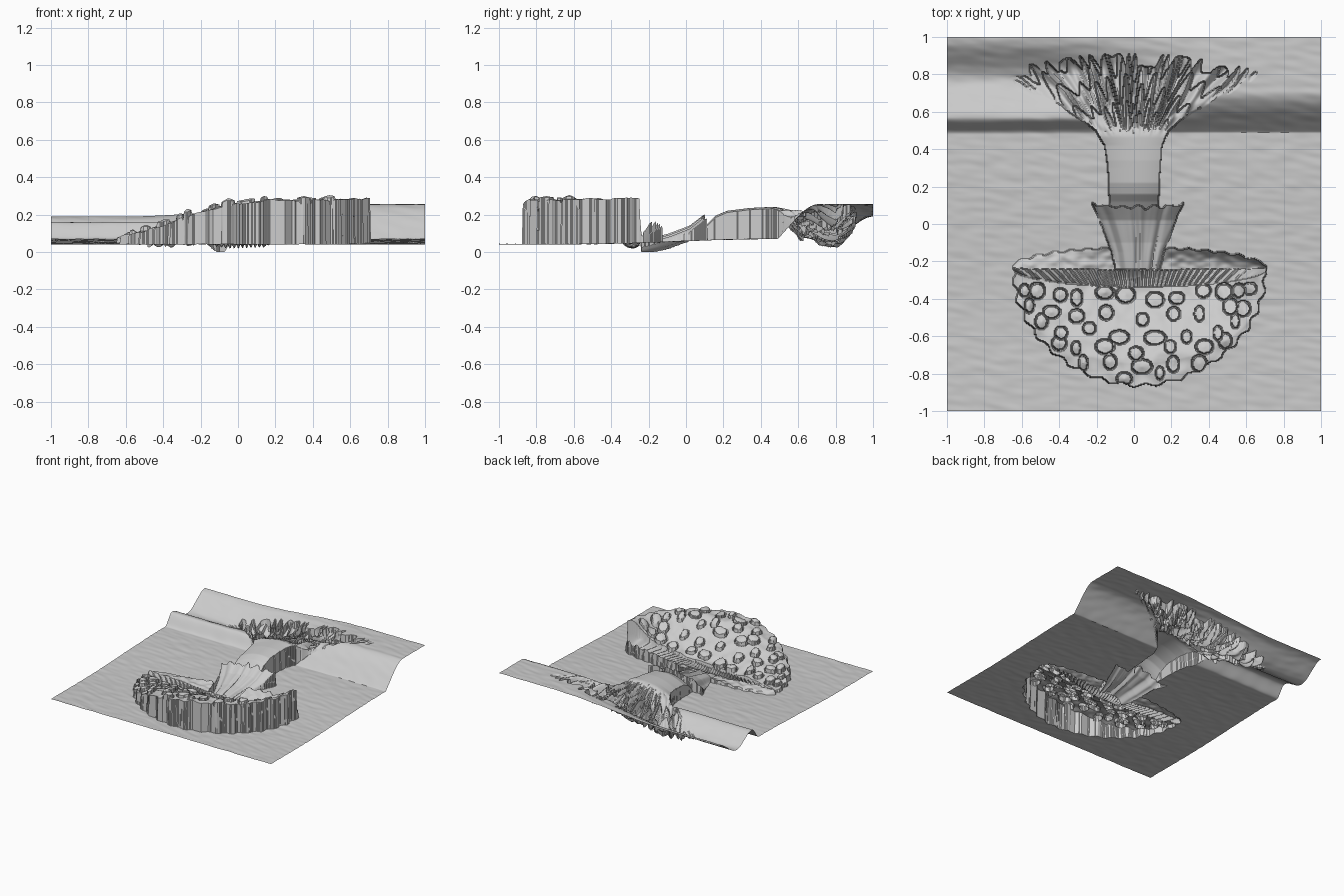
import bpy, bmesh, math, random
from mathutils import Vector, noise

if "Cube" in bpy.data.objects:
    bpy.data.objects.remove(bpy.data.objects["Cube"])

random.seed(4)
N = 360


def ss(a, b, v):
    t = max(0.0, min(1.0, (v - a) / (b - a)))
    return t * t * (3 - 2 * t)


def mix(a, b, t):
    return a + (b - a) * t


def lerp_table(table, v):
    if v <= table[0][0]:
        return table[0][1]
    for (a, p), (b, q) in zip(table, table[1:]):
        if v <= b:
            return p + (q - p) * (v - a) / (b - a)
    return table[-1][1]


def nz(x, y, s=0.0):
    return noise.noise(Vector((x, y, s)))


# Rolling background sheet
def sheet(x, y):
    base = 0.042 + 0.028 * ss(-0.6, 0.45, y)
    t = max(0.0, min(1.0, (y - 0.49) / 0.22))
    right = base + 0.185 * mix(ss(0, 1, t), 1 - (1 - t) ** 2, 0.6)
    left = base + 0.09 * ss(0.48, 0.57, y) * (1 - ss(0.57, 0.77, y)) + 0.12 * ss(0.77, 1.0, y)
    return mix(left, right, ss(-0.6, 0.5, x)) + 0.003 * nz(x * 9 + y * 9, y * 24)


# Warts on the cap, in staggered rows
spots = []
for y, n, w in ((-0.385, 12, 0.61), (-0.49, 9, 0.58), (-0.59, 8, 0.53),
                (-0.68, 7, 0.45), (-0.77, 5, 0.31), (-0.84, 2, 0.1)):
    for i in range(n):
        u = -1 + 2 * (i + 0.1) / (n - 0.8)
        spots.append((0.03 + w * math.sin(u * 1.1) / math.sin(1.1) + random.uniform(-.02, .02),
                      y + 0.05 * u * u + random.uniform(-.025, .025),
                      random.uniform(0.028, 0.056) * (1 - 0.35 * abs(u)),
                      random.uniform(0.03, 0.042)))

# Heights along the outer edge of the cap and along the gill edge
CAP = [(-0.66, 0.075), (-0.45, 0.125), (-0.25, 0.2), (-0.05, 0.25), (0.15, 0.275), (0.7, 0.285)]
LIP = [(-0.66, 0.065), (0.0, 0.07), (0.25, 0.09), (0.5, 0.14), (0.68, 0.22)]


def gill_arc(x):
    return math.sqrt(max(0.0, 1 - ((x - 0.03) / 0.68) ** 2))


# Upturned cap: low at the gills and left, high at the outer edge and right
def cap(x, y):
    dx, dy = (x - 0.03) / 0.67, (y + 0.28) / 0.585
    a = math.atan2(dy, dx)
    r = (abs(dx) ** 1.85 + abs(dy) ** 1.9) ** 0.53
    c = gill_arc(x)
    if y > -0.235 or r > 1.0 + 0.016 * math.sin(a * 34):
        return None
    t = min(1.0, max(0.0, (-0.235 - 0.1 * c - y) / (0.05 + 0.36 * c)))
    t = max(0.5 * t + 0.5 * ss(0, 1, t), ss(0.75, 1.0, r) * ss(0.3, 0.6, x))
    z = mix(lerp_table(LIP, x), lerp_table(CAP, x), t)
    z += 0.012 * nz(x * 14, y * 14)
    step = mix(0.035, 0.02, ss(-0.3, 0.3, x))
    for sx, sy, rx, ry in spots:
        d = math.hypot((x - sx) / rx, (y - sy) / ry)
        if d < 1.15:
            return z + (step * (1 - 0.4 * d) if d < 0.98 else -0.02)
    return z


# Gill ring and far rim of the cap
def gills(x, y):
    c = gill_arc(x)
    lo, mid, hi = -0.235 - 0.1 * c, -0.235 - 0.01 * c, -0.235 + 0.11 * c
    if c == 0 or y < lo or y > hi + 0.006 * math.sin(x * 70):
        return None
    floor = 0.05 + 0.03 * ss(-0.1, 0.6, abs(x))
    if y < mid:
        t = (y - lo) / (mid - lo)
        rib = math.sin(math.atan2(x - 0.03, 0.75 + y) * 130)
        dip = 0.02 * (1 - ss(0.08, 0.2, abs(x - 0.03))) * math.sin(math.pi * t)
        return mix(lerp_table(LIP, x) - 0.02, floor - 0.005, t ** 0.7) + 0.011 * rib - dip
    t = (y - mid) / (hi - mid)
    rim = mix(0.065, 0.15, ss(-0.5, 0.6, x))
    return mix(floor, rim, t * t) + 0.01 * nz(x * 20, y * 30)


# Ruffled skirt around the stem
def skirt(x, y):
    top = 0.09 + 0.008 * math.sin(x * 75) + 0.012 * nz(x * 22, 1.0) + 0.3 * (x - 0.02) ** 2
    if not -0.24 < y < top:
        return None
    w = lerp_table([(-0.24, 0.12), (-0.15, 0.14), (0.05, 0.215), (0.12, 0.25)], y)
    u = (x - 0.02) / w
    if abs(u) > 1:
        return None
    z = lerp_table([(-0.24, 0.055), (-0.1, 0.085), (0.02, 0.13), (0.11, 0.2)], y)
    return z + 0.01 * math.sin(u * 9 + 3 * nz(u * 3, y * 2)) - 0.05 * u * u + 0.02 * u


# Stem flaring into ragged roots
FLARE = [(0.08, 0.13), (0.3, 0.14), (0.42, 0.155), (0.5, 0.195), (0.56, 0.27),
         (0.64, 0.41), (0.72, 0.57), (0.8, 0.7), (0.86, 0.64)]


def stem(x, y):
    cx = x + 0.02 * ss(0.3, 0.7, y)
    a = math.atan2(cx, y - 0.2 + 0.25 * abs(cx))
    fray = 0.5 + 0.5 * math.sin(a * 62 + 9 * nz(a * 7, 0.3) + 4 * nz(x * 5, y * 5, 7))
    root = ss(0.46, 0.64, y)
    top = 0.91 - 0.2 * cx * cx - 0.07 * fray
    w = lerp_table(FLARE, y) - 0.07 * fray * ss(0.54, 0.75, y)
    if y < 0.08 or y > top or abs(cx) > w:
        return None
    u = cx / w
    shaft = lerp_table([(0.08, 0.12), (0.12, 0.15), (0.16, 0.19), (0.22, 0.215),
                        (0.34, 0.23), (0.55, 0.24)], y)
    shaft += 0.025 * u - 0.03 * u * u
    if root == 0:
        return shaft
    d = math.hypot(cx, y - 0.25)
    body = mix(0.085, 0.19, ss(-0.4, 0.3, x)) - 0.03 * ss(0.6, 0.8, y)
    cell = (d * 7 + 3 * nz(a * 12, 5.0)) % 1.0
    body += 0.03 * (fray - 0.5) + 0.05 * (0.5 - cell) + 0.04 * nz(a * 16, d * 8, 2)
    edge = max(ss(0.7, 1.0, abs(u)), ss(0.78, 0.91, y)) * mix(0.6, 0.95, ss(0.2, 0.55, abs(cx)))
    return max(0.022, mix(mix(shaft, body, root), sheet(x, y), edge * root))


def height(x, y):
    for part in (skirt, stem, gills, cap):
        z = part(x, y)
        if z is not None:
            return z
    return sheet(x, y)


# Build the relief surface
bm = bmesh.new()
bmesh.ops.create_grid(bm, x_segments=N, y_segments=N, size=1.0)
for v in bm.verts:
    v.co.z = max(0.0, height(v.co.x, v.co.y))
mesh = bpy.data.meshes.new("mushroom_relief")
bm.to_mesh(mesh)
bm.free()
obj = bpy.data.objects.new("mushroom_relief", mesh)
bpy.context.collection.objects.link(obj)
bpy.context.view_layer.objects.active = obj
obj.select_set(True)
bpy.ops.object.shade_smooth_by_angle(angle=math.radians(40))
